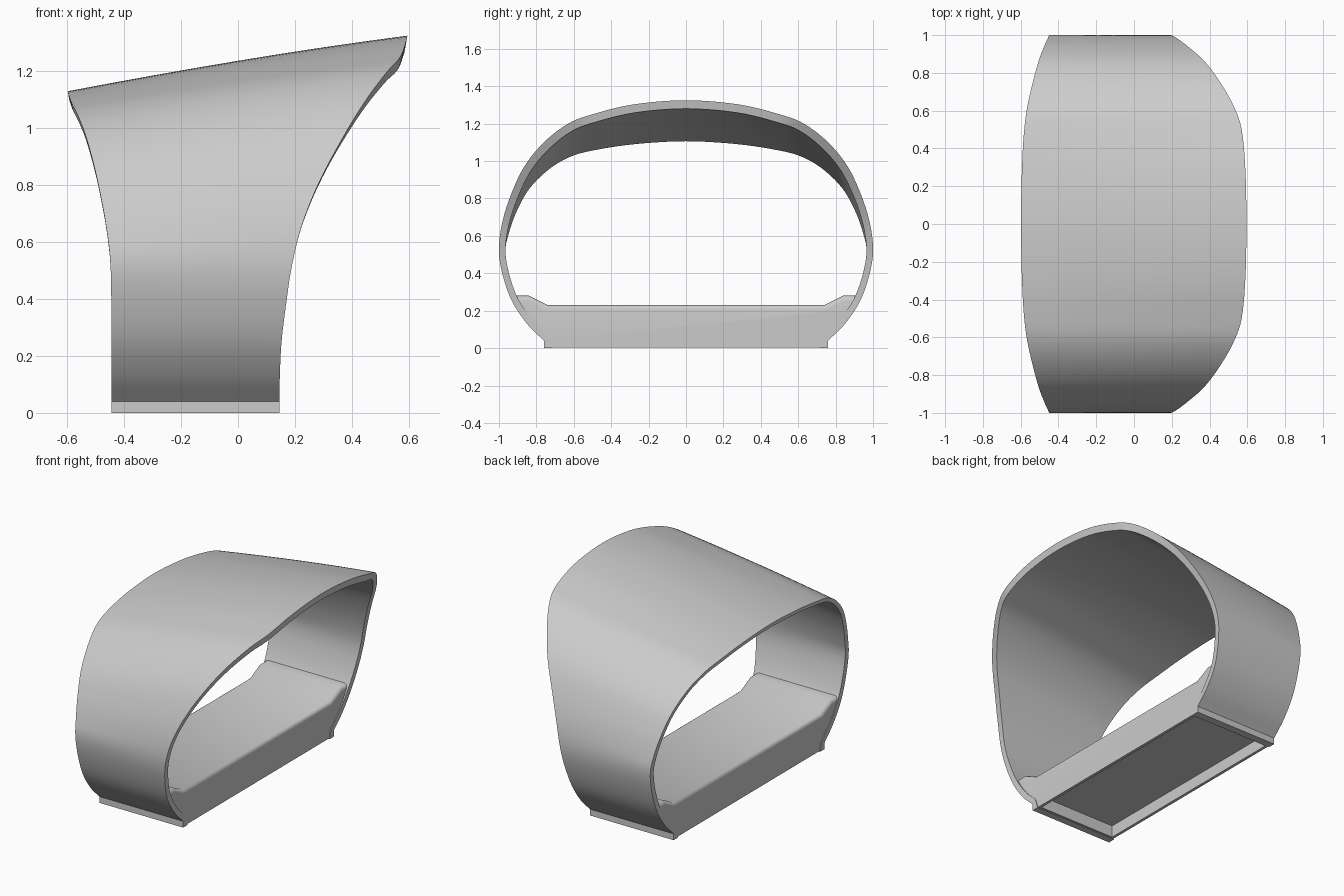
import bpy, bmesh
from mathutils import Vector

if "Cube" in bpy.data.objects:
    bpy.data.objects.remove(bpy.data.objects["Cube"])

# Half rails of the band (x, y, z), from foot to crown, for its two open rims
RIGHT = [(.145, .76, .04), (.147, .85, .13), (.153, .93, .25), (.17, .98, .39), (.19, 1, .52),
         (.225, .985, .66), (.285, .94, .81), (.37, .865, .97), (.45, .76, 1.10),
         (.525, .63, 1.20), (.57, .50, 1.25), (.59, .28, 1.303), (.595, 0, 1.325)]
LEFT = [(-.445, .76, .04), (-.445, .85, .13), (-.445, .93, .25), (-.445, .98, .39), (-.448, 1, .52),
        (-.458, .98, .62), (-.478, .935, .74), (-.506, .86, .87), (-.537, .745, .98),
        (-.565, .62, 1.05), (-.583, .48, 1.085), (-.594, .27, 1.115), (-.598, 0, 1.13)]
STEPS, ACROSS = 5, 8


def finish(bm, name):
    bmesh.ops.recalc_face_normals(bm, faces=bm.faces)
    me = bpy.data.meshes.new(name)
    bm.to_mesh(me)
    bm.free()
    ob = bpy.data.objects.new(name, me)
    bpy.context.collection.objects.link(ob)
    return ob


def smooth(ob):
    bpy.ops.object.select_all(action='DESELECT')
    ob.select_set(True)
    bpy.context.view_layer.objects.active = ob
    bpy.ops.object.shade_smooth_by_angle(angle=0.6)


def spline(half):
    """Mirror a half rail in y and run a Catmull-Rom curve through it."""
    pts = [Vector(p) for p in half]
    pts += [Vector((p.x, -p.y, p.z)) for p in reversed(pts[:-1])]
    ext = [2 * pts[0] - pts[1]] + pts + [2 * pts[-1] - pts[-2]]
    out = []
    for i in range(1, len(ext) - 2):
        a, b, c, d = ext[i - 1:i + 3]
        for k in range(STEPS):
            t = k / STEPS
            out.append(.5 * (2 * b + (c - a) * t + (2 * a - 5 * b + 4 * c - d) * t * t
                             + (3 * b - a - 3 * c + d) * t ** 3))
    return out + [pts[-1]]


def inset(rail, top_thickness, dx):
    """Offset a rail inwards in the yz plane, with the wall changing towards the crown."""
    out = []
    for i, p in enumerate(rail):
        t = rail[min(i + 1, len(rail) - 1)] - rail[max(i - 1, 0)]
        n = Vector((0, -t.z, t.y)).normalized()
        if n.dot(Vector((0, -p.y, .5 - p.z))) < 0:
            n = -n
        w = min(1, max(0, (p.z - .52) / .6))
        out.append(p + n * (.035 + (top_thickness - .035) * w) + Vector((dx * w, 0, 0)))
    return out


def with_feet(rail, y):
    first, last = rail[0], rail[-1]
    return [Vector((first.x, y, 0))] + rail + [Vector((last.x, -y, 0))]


def across(a, b):
    row = []
    for k in range(ACROSS + 1):
        u = k / ACROSS
        p = a.lerp(b, u)
        p.z += .05 * u * (1 - u) * max(0, p.z - .5)
        row.append(p)
    return row


# Band: flared arch-shaped wall, closed cross-section swept from foot to foot
left, right = spline(LEFT), spline(RIGHT)
rails = [with_feet(left, .76), with_feet(right, .76),
         with_feet(inset(right, .045, -.008), .715), with_feet(inset(left, .024, .004), .715)]
bm = bmesh.new()
rings = []
for ol, orr, ir, il in zip(*rails):
    rings.append([bm.verts.new(p) for p in across(ol, orr) + across(ir, il)])
n = len(rings[0])
for a, b in zip(rings, rings[1:]):
    for j in range(n):
        bm.faces.new((a[j], a[(j + 1) % n], b[(j + 1) % n], b[j]))
bm.faces.new(rings[0])
bm.faces.new(rings[-1])
smooth(finish(bm, "flared_band"))

# Base: floor block with raised ends and softened upper edges
half = [(.745, .004), (.745, .04), (.80, .10), (.88, .20), (.925, .28), (.84, .28), (.74, .23)]
outline = half + [(-y, z) for y, z in reversed(half)]
bm = bmesh.new()
face = bm.faces.new([bm.verts.new((-.441, y, z)) for y, z in outline])
moved = bmesh.ops.extrude_face_region(bm, geom=[face])['geom']
for v in moved:
    if isinstance(v, bmesh.types.BMVert):
        v.co.x = .141
edges = [e for e in bm.edges if all(v.co.z > .22 for v in e.verts)
         and abs(e.verts[0].co.x - e.verts[1].co.x) < .01]
bmesh.ops.bevel(bm, geom=edges, offset=.025, segments=4, profile=.5, affect='EDGES')
base = finish(bm, "base_floor")

# Underside recess
bm = bmesh.new()
bmesh.ops.create_cube(bm, size=1)
for v in bm.verts:
    v.co = (-.15 + v.co.x * .545, v.co.y * 1.41, v.co.z * .16)
cutter = finish(bm, "recess_cutter")
cutter.hide_render = True
mod = base.modifiers.new("recess", 'BOOLEAN')
mod.operation, mod.solver, mod.object = 'DIFFERENCE', 'EXACT', cutter
bpy.context.view_layer.objects.active = base
bpy.ops.object.modifier_apply(modifier=mod.name)
bpy.data.objects.remove(cutter)
smooth(base)
